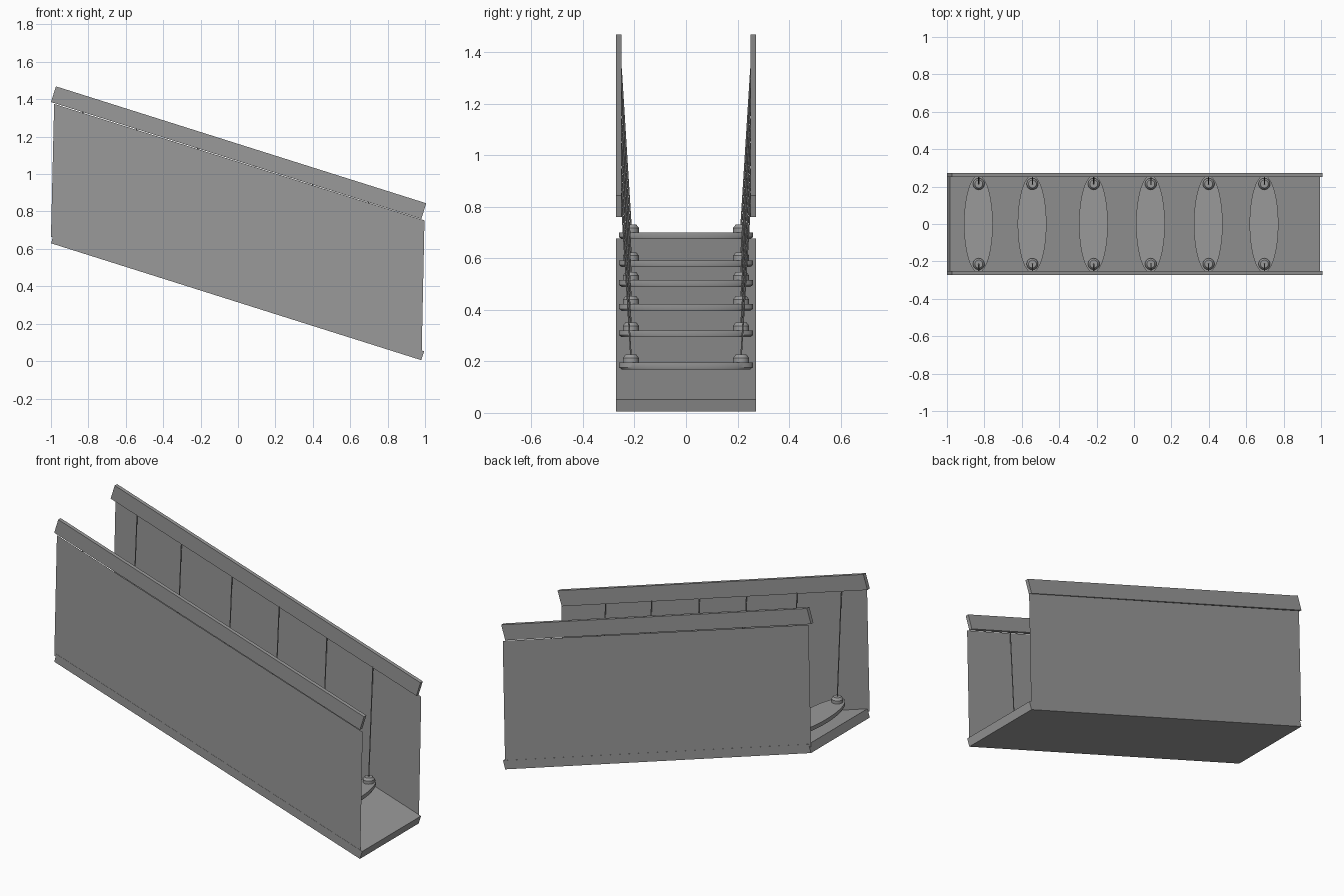
import bpy, bmesh, math
from mathutils import Vector

cube = bpy.data.objects.get("Cube")
if cube:
    bpy.data.objects.remove(cube, do_unlink=True)

grey = bpy.data.materials.new("plain grey")
grey.use_nodes = True
COLOUR = (0.32, 0.32, 0.32, 1)
grey.diffuse_color = COLOUR
grey.node_tree.nodes["Principled BSDF"].inputs["Base Color"].default_value = COLOUR

SLOPE = -0.3157          # fall of the ramp per unit of x
HALF = 0.272             # half of the overall width


def finish(name, bm, smooth=False):
    bmesh.ops.recalc_face_normals(bm, faces=bm.faces)
    mesh = bpy.data.meshes.new(name)
    bm.to_mesh(mesh)
    bm.free()
    mesh.materials.append(grey)
    obj = bpy.data.objects.new(name, mesh)
    bpy.context.collection.objects.link(obj)
    if smooth:
        bpy.ops.object.select_all(action="DESELECT")
        obj.select_set(True)
        bpy.context.view_layer.objects.active = obj
        bpy.ops.object.shade_smooth_by_angle(angle=math.radians(30))
    return obj


def side_profile(name, points, y0, y1):
    """Extrude an x-z outline from y0 to y1 (a single sheet if they match)."""
    bm = bmesh.new()
    face = bm.faces.new([bm.verts.new((x, y0, z)) for x, z in points])
    if y0 != y1:
        new = bmesh.ops.extrude_face_region(bm, geom=[face])["geom"]
        verts = [v for v in new if isinstance(v, bmesh.types.BMVert)]
        bmesh.ops.translate(bm, verts=verts, vec=(0, y1 - y0, 0))
    return finish(name, bm)


def sloped_beam(x, z, depth):
    """Outline of a beam along the slope, from its lower left corner."""
    length = 1.98
    up = Vector((-SLOPE, 1)).normalized() * depth
    a, b = Vector((x, z)), Vector((x + length, z + SLOPE * length))
    return [a, b, b + up, a + up]


def lathe(name, rings, centre, scale=(1, 1), sides=32):
    """Stack of (radius, height) rings, closed at both ends."""
    bm = bmesh.new()
    loops = []
    for r, h in rings:
        loops.append([bm.verts.new((
            centre[0] + r * scale[0] * math.cos(math.tau * i / sides),
            centre[1] + r * scale[1] * math.sin(math.tau * i / sides),
            centre[2] + h)) for i in range(sides)])
    for low, high in zip(loops, loops[1:]):
        for i in range(sides):
            j = (i + 1) % sides
            bm.faces.new((low[i], low[j], high[j], high[i]))
    bm.faces.new(loops[0])
    bm.faces.new(loops[-1])
    return finish(name, bm, True)


def rope(name, start, end, radius=0.003):
    start, end = Vector(start), Vector(end)
    bm = bmesh.new()
    bmesh.ops.create_cone(bm, cap_ends=True, segments=8, radius1=radius,
                          radius2=radius, depth=(end - start).length)
    turn = (end - start).to_track_quat("Z", "Y").to_matrix()
    bmesh.ops.rotate(bm, verts=bm.verts, matrix=turn)
    bmesh.ops.translate(bm, verts=bm.verts, vec=(start + end) / 2)
    return finish(name, bm, True)


# Sloping floor board
side_profile("floor_board", sloped_beam(-1, 0.63, 0.05), -HALF, HALF)

# Side sheets and top rails
for side, s in (("left", -1), ("right", 1)):
    side_profile(side + "_panel",
                 [(-1, 0.665), (0.982, 0.04), (0.997, 0.752), (-0.983, 1.375)],
                 s * 0.271, s * 0.271)
    side_profile(side + "_rail", sloped_beam(-1, 1.385, 0.088),
                 s * 0.25, s * HALF)

# Level oval treads, each with two knobs and two ropes up to the rails
TREADS = [(-0.832, 0.70), (-0.545, 0.592), (-0.217, 0.515),
          (0.088, 0.422), (0.397, 0.32), (0.695, 0.195)]
for n, (x, top) in enumerate(TREADS, 1):
    lathe(f"tread_{n}", [(0.96, -0.026), (1, -0.018), (1, 0)],
          (x, 0, top), (0.077, 0.26), 48)
    for side, s in (("left", -1), ("right", 1)):
        y = s * 0.214
        lathe(f"{side}_knob_{n}",
              [(0.031, -0.005), (0.031, 0.018), (0.021, 0.031)],
              (x + 0.002, y, top), sides=24)
        rope(f"{side}_rope_{n}", (x + 0.002, y, top + 0.028),
             (x + 0.002, s * 0.252, 1.39 + SLOPE * (x + 1)))
